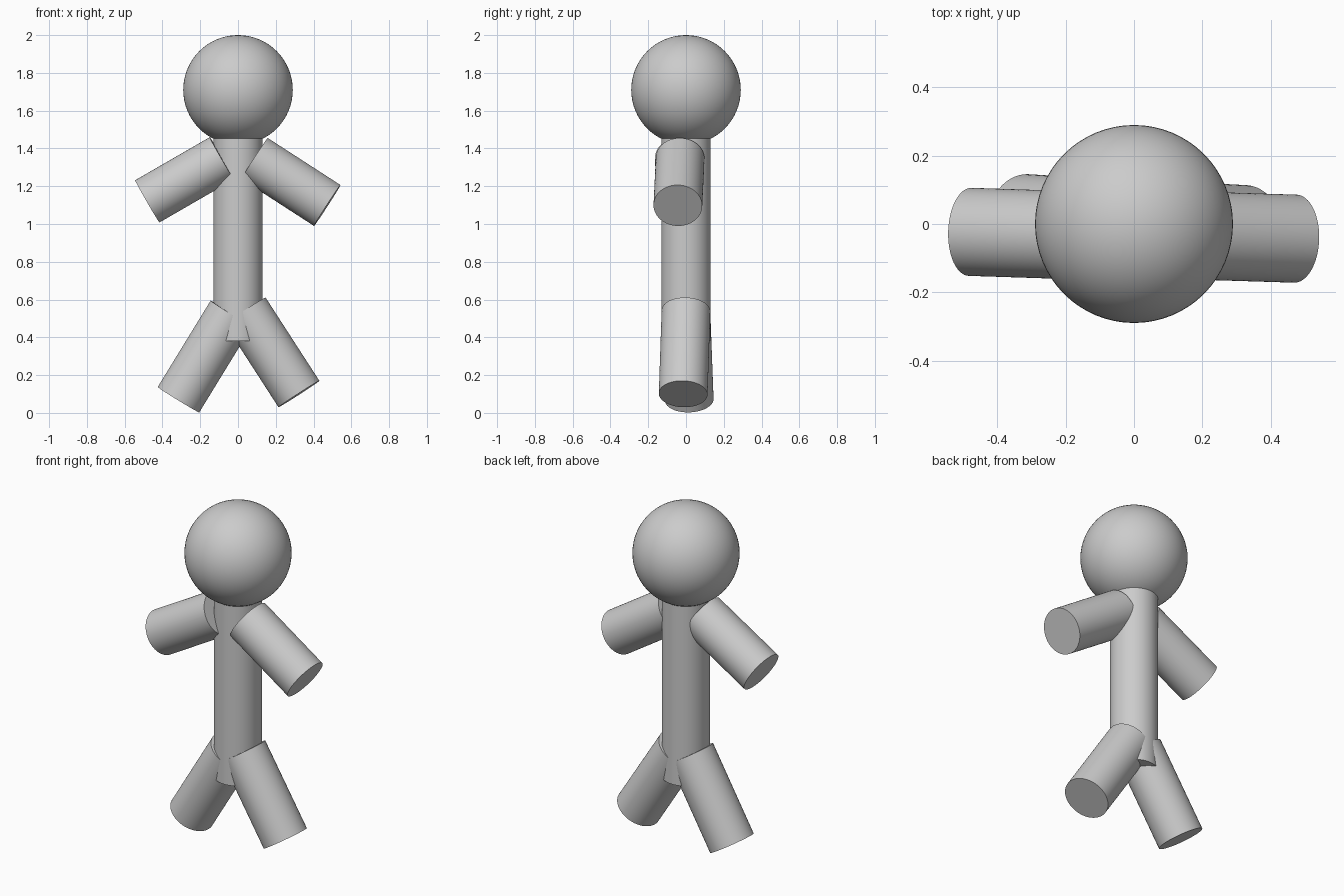
import bpy
from mathutils import Vector

if "Cube" in bpy.data.objects:
    bpy.data.objects.remove(bpy.data.objects["Cube"])

R = 0.129  # shared limb radius


def smooth(obj, name):
    obj.name = name
    bpy.ops.object.shade_smooth_by_angle()
    return obj


def rod(name, a, b, radius=R):
    """Flat-ended cylinder running from point a to point b."""
    a, b = Vector(a), Vector(b)
    d = b - a
    bpy.ops.mesh.primitive_cylinder_add(
        vertices=64, radius=radius, depth=d.length, location=(a + b) / 2,
        rotation=d.to_track_quat('Z', 'Y').to_euler())
    return smooth(bpy.context.object, name)


# Head
bpy.ops.mesh.primitive_uv_sphere_add(segments=64, ring_count=32, radius=0.29,
                                     location=(0, 0, 1.71))
smooth(bpy.context.object, "head")

# Torso
rod("torso", (0, 0, 0.38), (0, 0, 1.46), 0.131)

# Arms, shoulder to hand end
rod("left_arm", (-0.085, -0.036, 1.348), (-0.48, -0.023, 1.12))
rod("right_arm", (0.0875, -0.031, 1.347), (0.4725, -0.043, 1.098))

# Legs, hip to foot end
rod("left_leg", (-0.035, 0.0, 0.527), (-0.315, 0.017, 0.07))
rod("right_leg", (0.0375, 0.0, 0.541), (0.3225, -0.015, 0.1))
